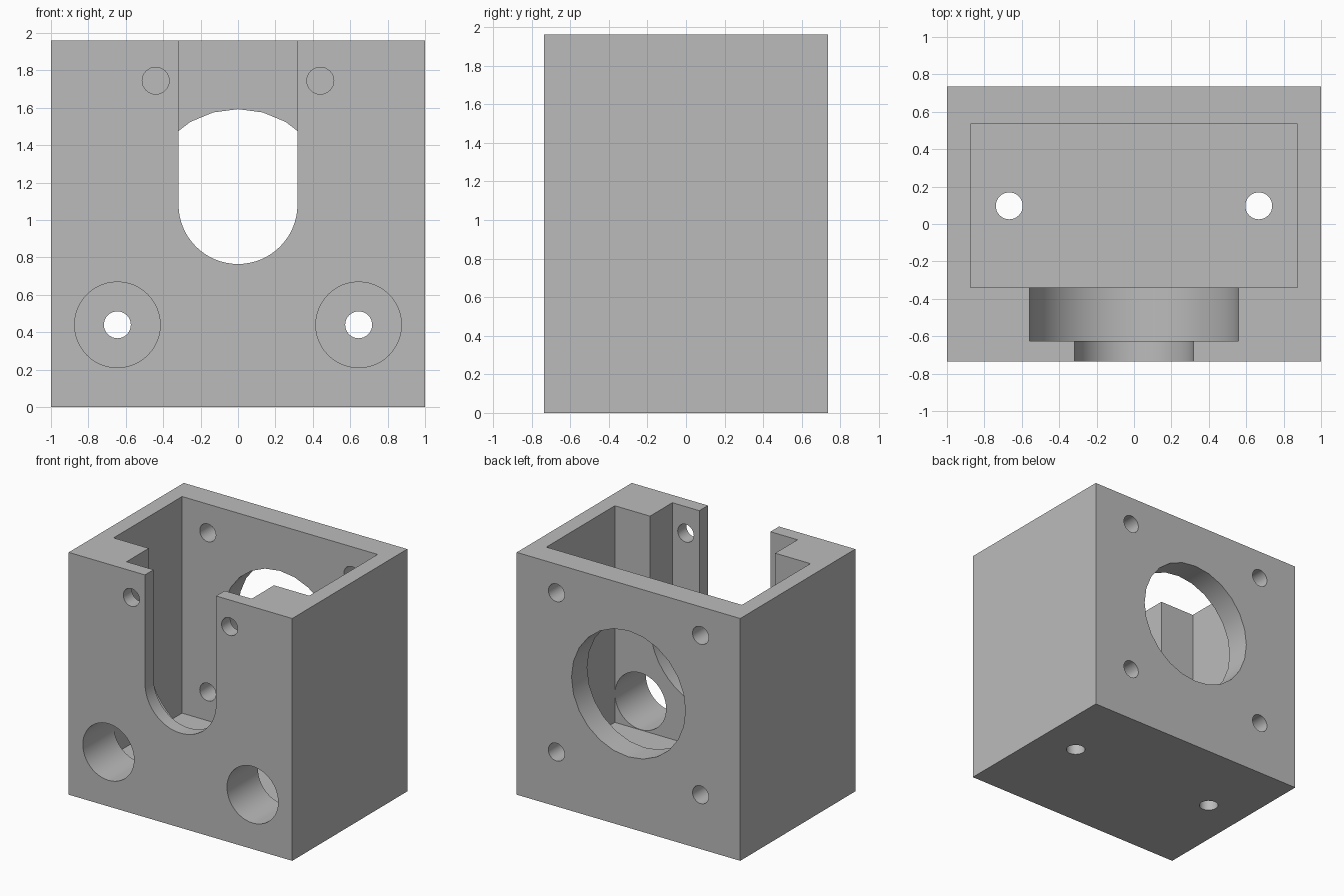
import bpy, math
from mathutils import Vector

cube = bpy.data.objects.get("Cube")
if cube:
    bpy.data.objects.remove(cube, do_unlink=True)

W, D, H = 1.0, 0.735, 1.96      # half width, half depth, height
AXIS_Z = 1.083                  # height of the shaft axis

grey = bpy.data.materials.new("plain grey")
grey.use_nodes = True
colour = (0.5, 0.5, 0.5, 1)
grey.diffuse_color = colour
grey.node_tree.nodes["Principled BSDF"].inputs["Base Color"].default_value = colour


def prism(name, profile, start, end, along="y"):
    """Extrude a closed 2D profile along y (profile in x,z) or z (profile in x,y)."""
    place = (lambda a, b, t: Vector((a, t, b))) if along == "y" else (lambda a, b, t: Vector((a, b, t)))
    n = len(profile)
    verts = [place(a, b, t) for t in (start, end) for a, b in profile]
    faces = [list(range(n)), list(range(2 * n - 1, n - 1, -1))]
    faces += [[i, i + n, (i + 1) % n + n, (i + 1) % n] for i in range(n)]
    if along == "z":
        faces = [f[::-1] for f in faces]
    mesh = bpy.data.meshes.new(name)
    mesh.from_pydata(verts, [], faces)
    mesh.materials.append(grey)
    obj = bpy.data.objects.new(name, mesh)
    bpy.context.collection.objects.link(obj)
    return obj


def rectangle(x0, x1, y0, y1):
    return [(x0, y0), (x1, y0), (x1, y1), (x0, y1)]


def circle(x, y, r, n=32):
    return [(x + r * math.cos(math.tau * i / n), y + r * math.sin(math.tau * i / n)) for i in range(n)]


def u_slot(r, n):
    """Half-round bottom about the shaft axis, open at the top."""
    arc = [(r * math.cos(math.pi + math.pi * i / n), AXIS_Z + r * math.sin(math.pi + math.pi * i / n))
           for i in range(n + 1)]
    return arc + [(r, H + 1), (-r, H + 1)]


# Outer block
housing = prism("motor_housing", rectangle(-W, W, 0, H), -D, D)

# Main cavity, bearing pocket, front slot and rear opening
cutters = [
    prism("cavity_cutter", rectangle(-0.875, 0.875, -0.34, 0.535), 0.208, H + 1, "z"),
    prism("pocket_cutter", u_slot(0.56, 24), -0.625, -0.2),
    prism("slot_cutter", u_slot(0.318, 32), -1, -0.5),
    prism("rear_opening_cutter", circle(0, AXIS_Z, 0.51, 24), 0.4, 1),
]

# Mirrored holes
for side in (-1, 1):
    cutters.append(prism("access_bore_cutter", circle(side * 0.645, 0.44, 0.229, 48), -1, -0.3))
    cutters.append(prism("front_hole_cutter", circle(side * 0.44, 1.745, 0.072), -1, -0.5))
    cutters.append(prism("floor_hole_cutter", circle(side * 0.667, 0.097, 0.072), -1, 0.4, "z"))
    for z in (0.44, 1.728):
        cutters.append(prism("rear_hole_cutter", circle(side * 0.645, z, 0.072), 0.4, 1))

# Cut everything, then bake the result
for cutter in cutters:
    cutter.hide_render = True
    mod = housing.modifiers.new(cutter.name, "BOOLEAN")
    mod.operation = "DIFFERENCE"
    mod.solver = "EXACT"
    mod.object = cutter
bpy.context.view_layer.update()
baked = bpy.data.meshes.new_from_object(housing.evaluated_get(bpy.context.evaluated_depsgraph_get()))
housing.modifiers.clear()
housing.data = baked
for cutter in cutters:
    bpy.data.objects.remove(cutter, do_unlink=True)

# Smooth bores, crisp edges
bpy.ops.object.select_all(action="DESELECT")
housing.select_set(True)
bpy.context.view_layer.objects.active = housing
bpy.ops.object.shade_smooth_by_angle(angle=math.radians(30))
